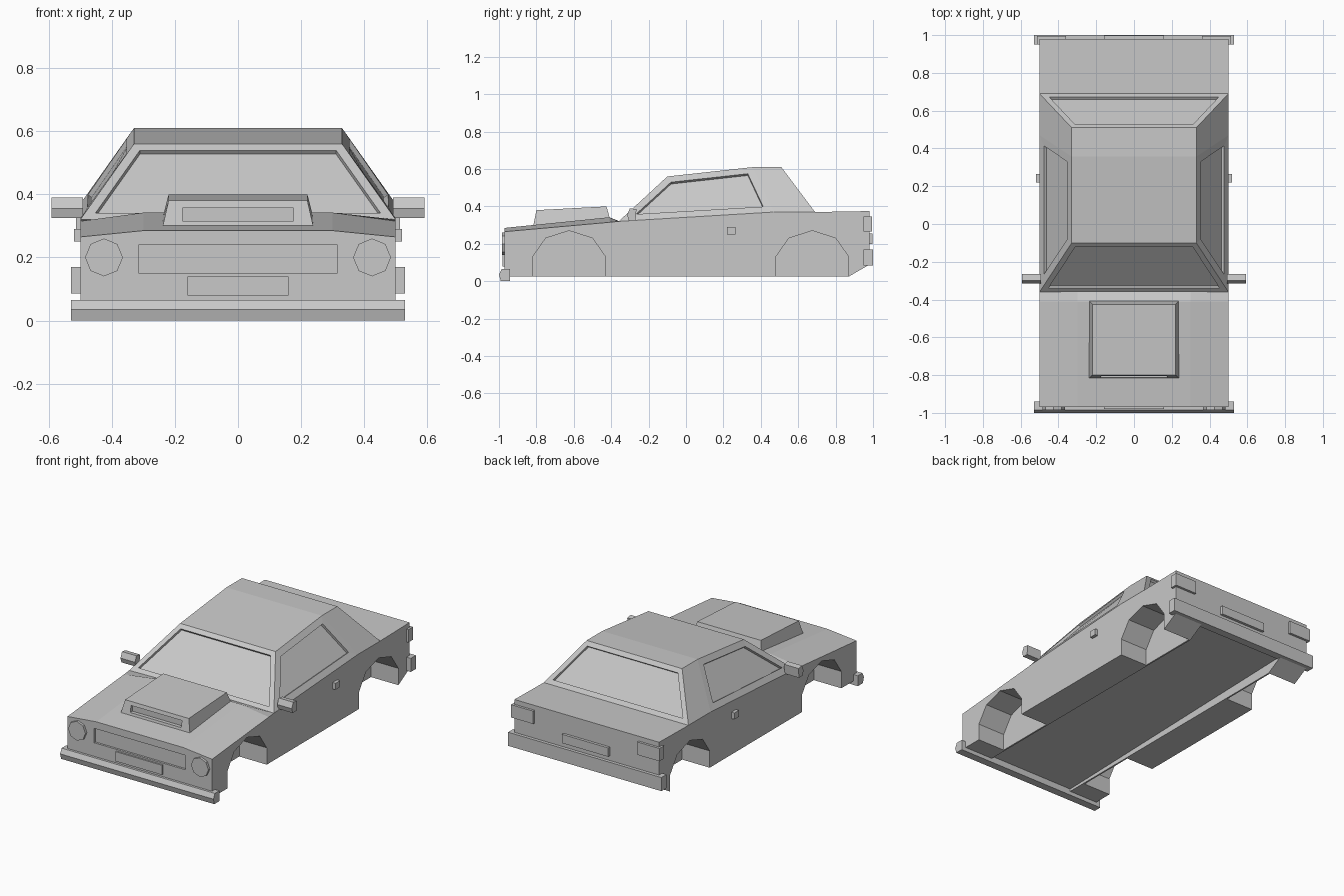
import bpy, bmesh, math

if "Cube" in bpy.data.objects:
    bpy.data.objects.remove(bpy.data.objects["Cube"], do_unlink=True)

# Single grey finish
grey = bpy.data.materials.new("plain_grey")
grey.use_nodes = True
grey.diffuse_color = (0.58, 0.58, 0.58, 1)
grey.node_tree.nodes["Principled BSDF"].inputs["Base Color"].default_value = (0.58, 0.58, 0.58, 1)


def finish(name, bm):
    bmesh.ops.recalc_face_normals(bm, faces=bm.faces)
    mesh = bpy.data.meshes.new(name)
    bm.to_mesh(mesh)
    bm.free()
    mesh.materials.append(grey)
    ob = bpy.data.objects.new(name, mesh)
    bpy.context.collection.objects.link(ob)
    return ob


def loft(bm, rings):
    """Join matching closed rings and cap both ends."""
    loops = [[bm.verts.new(p) for p in ring] for ring in rings]
    for a, b in zip(loops, loops[1:]):
        for i in range(len(a)):
            j = (i + 1) % len(a)
            bm.faces.new((a[i], a[j], b[j], b[i]))
    bm.faces.new(loops[0])
    bm.faces.new(loops[-1])


def prism(name, profile, x0, x1):
    """Side profile of (y, z) points swept across x."""
    bm = bmesh.new()
    loft(bm, [[(x, y, z) for y, z in profile] for x in (x0, x1)])
    return finish(name, bm)


def box(name, x, y, z):
    return prism(name, [(y[0], z[0]), (y[1], z[0]), (y[1], z[1]), (y[0], z[1])], *x)


def recess(bm, faces, border, depth):
    """Sink a framed panel into each face."""
    bmesh.ops.inset_individual(bm, faces=faces, thickness=border, use_even_offset=True)
    bmesh.ops.inset_individual(bm, faces=faces, thickness=0.001, depth=-depth, use_even_offset=True)


def cut(target, cutter):
    cutter.hide_render = True
    mod = target.modifiers.new("cut", "BOOLEAN")
    mod.operation, mod.solver, mod.object = "DIFFERENCE", "EXACT", cutter
    bpy.context.view_layer.objects.active = target
    bpy.ops.object.modifier_apply(modifier=mod.name)
    bpy.data.objects.remove(cutter, do_unlink=True)


# Lower body: sections of (y, bottom, side top, centre top), dipping at the cowl
sections = [(-0.97, 0.025, 0.265, 0.285), (-0.41, 0.025, 0.315, 0.342),
            (-0.36, 0.025, 0.32, 0.322), (0.47, 0.025, 0.37, 0.37),
            (0.69, 0.025, 0.37, 0.37), (0.87, 0.025, 0.373, 0.373),
            (0.98, 0.088, 0.375, 0.375)]
bm = bmesh.new()
loft(bm, [[(-0.5, y, b), (-0.5, y, s), (-0.3, y, c), (0.3, y, c), (0.5, y, s), (0.5, y, b)]
          for y, b, s, c in sections])
body = finish("body", bm)

# Wheel arches, rising underfloor channel and grille opening
arch = [(-0.195, -0.1), (-0.195, 0.13), (-0.125, 0.23), (0, 0.27),
        (0.125, 0.23), (0.195, 0.13), (0.195, -0.1)]
for cy in (-0.625, 0.675):
    for side in (-1, 1):
        cut(body, prism("arch_cutter", [(cy + y, z) for y, z in arch], side * 0.31, side * 0.6))
cut(body, prism("floor_cutter", [(-0.95, -0.1), (1.1, -0.1), (1.1, 0.094), (-0.95, 0.04)],
                -0.3, 0.3))
cut(body, box("grille_cutter", (-0.315, 0.315), (-1.1, -0.957), (0.15, 0.24)))

# Cabin with sunken windscreen, rear window and side windows
bm = bmesh.new()
lower = [(-0.36, 0.32), (0.47, 0.37), (0.69, 0.37)]
upper = [(-0.10, 0.56), (0.357, 0.61), (0.51, 0.61)]
low, top = ({s: [bm.verts.new((s * x, y, z)) for y, z in line] for s in (-1, 1)}
            for x, line in ((0.5, lower), (0.33, upper)))
side_windows, end_windows = [], []
for s in (-1, 1):
    for i in (0, 1):
        f = bm.faces.new((low[s][i], low[s][i + 1], top[s][i + 1], top[s][i]))
        if i == 0:
            side_windows.append(f)
for line in (low, top):
    for i in (0, 1):
        bm.faces.new((line[-1][i], line[1][i], line[1][i + 1], line[-1][i + 1]))
for i in (0, 2):
    end_windows.append(bm.faces.new((low[-1][i], low[1][i], top[1][i], top[-1][i])))
bmesh.ops.recalc_face_normals(bm, faces=bm.faces)
recess(bm, side_windows, 0.04, 0.015)
recess(bm, end_windows, 0.03, 0.015)
finish("cabin", bm)

# Bonnet scoop with a slot
bm = bmesh.new()
loft(bm, [
    [(-0.243, -0.82, 0.28), (0.243, -0.82, 0.28), (0.22, -0.80, 0.38), (-0.22, -0.80, 0.38)],
    [(-0.243, -0.40, 0.31), (0.243, -0.40, 0.31), (0.22, -0.425, 0.40), (-0.22, -0.425, 0.40)]])
scoop = finish("bonnet_scoop", bm)
cut(scoop, box("slot_cutter", (-0.176, 0.176), (-0.9, -0.79), (0.316, 0.357)))

# Bumpers and number plates
prism("front_bumper", [(-0.99, 0), (-0.94, 0), (-0.94, 0.065), (-0.985, 0.065), (-1, 0.035)],
      -0.53, 0.53)
box("rear_bumper", (-0.53, 0.53), (0.95, 1.0), (0.085, 0.17))
box("front_plate", (-0.16, 0.16), (-0.98, -0.96), (0.08, 0.14))
box("rear_plate", (-0.16, 0.16), (0.97, 0.997), (0.2, 0.255))

# Paired details
for s, label in ((1, "left"), (-1, "right")):
    bm = bmesh.new()
    disc = [(s * 0.425 + 0.06 * math.cos(i * math.pi / 4), 0.2 + 0.06 * math.sin(i * math.pi / 4))
            for i in range(8)]
    loft(bm, [[(x, y, z) for x, z in disc] for y in (-0.985, -0.96)])
    finish(label + "_headlight", bm)
    box(label + "_tail_light", (s * 0.36, s * 0.513), (0.95, 0.995), (0.265, 0.345))
    box(label + "_door_handle", (s * 0.49, s * 0.52), (0.22, 0.265), (0.25, 0.29))
    prism(label + "_mirror", [(-0.315, 0.355), (-0.306, 0.325), (-0.27, 0.325),
                              (-0.265, 0.385), (-0.3, 0.39)], s * 0.492, s * 0.592)
